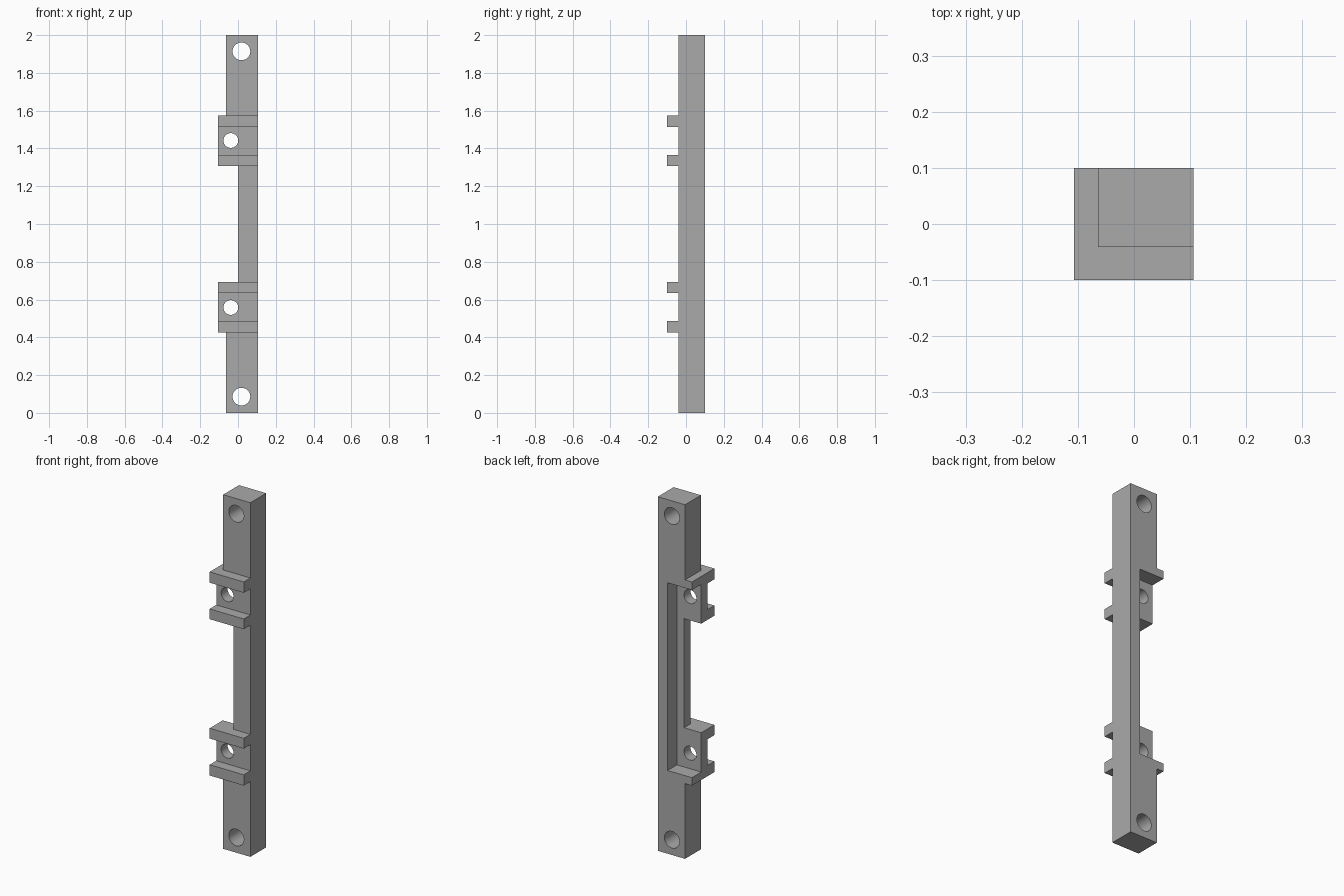
import bpy
import bmesh
import math
from mathutils import Matrix, Vector

cube = bpy.data.objects.get("Cube")
if cube:
    bpy.data.objects.remove(cube, do_unlink=True)

# Main dimensions
RIGHT, LEFT, TAB = -0.064, 0.106, -0.107
FRONT, FACE, BACK = -0.1, -0.041, 0.1
HEIGHT = 2.0
TAB_LOW, RAIL_A, RAIL_B, TAB_HIGH = 0.425, 0.486, 0.634, 0.692
RECESS_Z, RECESS_X, RECESS_Y = 0.47, 0.045, 0.017

grey = bpy.data.materials.new("plain grey")
grey.use_nodes = True
grey.diffuse_color = (0.4, 0.4, 0.4, 1)
grey.node_tree.nodes["Principled BSDF"].inputs["Base Color"].default_value = (0.4, 0.4, 0.4, 1)


def make_object(name, bm):
    bmesh.ops.recalc_face_normals(bm, faces=bm.faces)
    mesh = bpy.data.meshes.new(name)
    bm.to_mesh(mesh)
    bm.free()
    mesh.materials.append(grey)
    obj = bpy.data.objects.new(name, mesh)
    bpy.context.collection.objects.link(obj)
    return obj


def extrude_profile(name, points, y0, y1):
    bm = bmesh.new()
    face = bm.faces.new([bm.verts.new((x, y0, z)) for x, z in points])
    new = bmesh.ops.extrude_face_region(bm, geom=[face])["geom"]
    verts = [v for v in new if isinstance(v, bmesh.types.BMVert)]
    bmesh.ops.translate(bm, verts=verts, vec=(0, y1 - y0, 0))
    return make_object(name, bm)


def box(name, x0, x1, y0, y1, z0, z1):
    return extrude_profile(name, [(x0, z0), (x1, z0), (x1, z1), (x0, z1)], y0, y1)


def hole(name, x, z, radius):
    bm = bmesh.new()
    place = Matrix.Translation(Vector((x, 0, z))) @ Matrix.Rotation(math.pi / 2, 4, "X")
    bmesh.ops.create_cone(bm, cap_ends=True, segments=48, radius1=radius,
                          radius2=radius, depth=1, matrix=place)
    return make_object(name, bm)


def cut(target, cutter):
    mod = target.modifiers.new("cut", "BOOLEAN")
    mod.operation = "DIFFERENCE"
    mod.solver = "EXACT"
    mod.object = cutter
    bpy.context.view_layer.objects.active = target
    bpy.ops.object.modifier_apply(modifier=mod.name)
    bpy.data.objects.remove(cutter, do_unlink=True)


# Bar with two side tabs and a narrow middle, mirrored about mid height
lower = [(LEFT, 0), (RIGHT, 0), (RIGHT, TAB_LOW), (TAB, TAB_LOW), (TAB, TAB_HIGH), (0, TAB_HIGH)]
upper = [(x, HEIGHT - z) for x, z in reversed(lower)]
bar = extrude_profile("mounting_bar", lower + upper, FRONT, BACK)

# Front face cut back, leaving four cross rails
gaps = [(-1, TAB_LOW), (RAIL_A, RAIL_B), (TAB_HIGH, HEIGHT - TAB_HIGH),
        (HEIGHT - RAIL_B, HEIGHT - RAIL_A), (HEIGHT - TAB_LOW, 3)]
for z0, z1 in gaps:
    cut(bar, box("rail_gap", -1, 1, -1, FACE, z0, z1))

# Long recess in the back
cut(bar, box("back_recess", -1, RECESS_X, RECESS_Y, 1, RECESS_Z, HEIGHT - RECESS_Z))

# Screw holes at the ends and smaller ones through the tabs
for x, z, radius in [(0.018, 0.086, 0.047), (-0.038, 0.558, 0.039)]:
    for height in (z, HEIGHT - z):
        cut(bar, hole("screw_hole", x, height, radius))

bpy.ops.object.select_all(action="DESELECT")
bar.select_set(True)
bpy.context.view_layer.objects.active = bar
bpy.ops.object.shade_smooth_by_angle(angle=math.radians(30))
